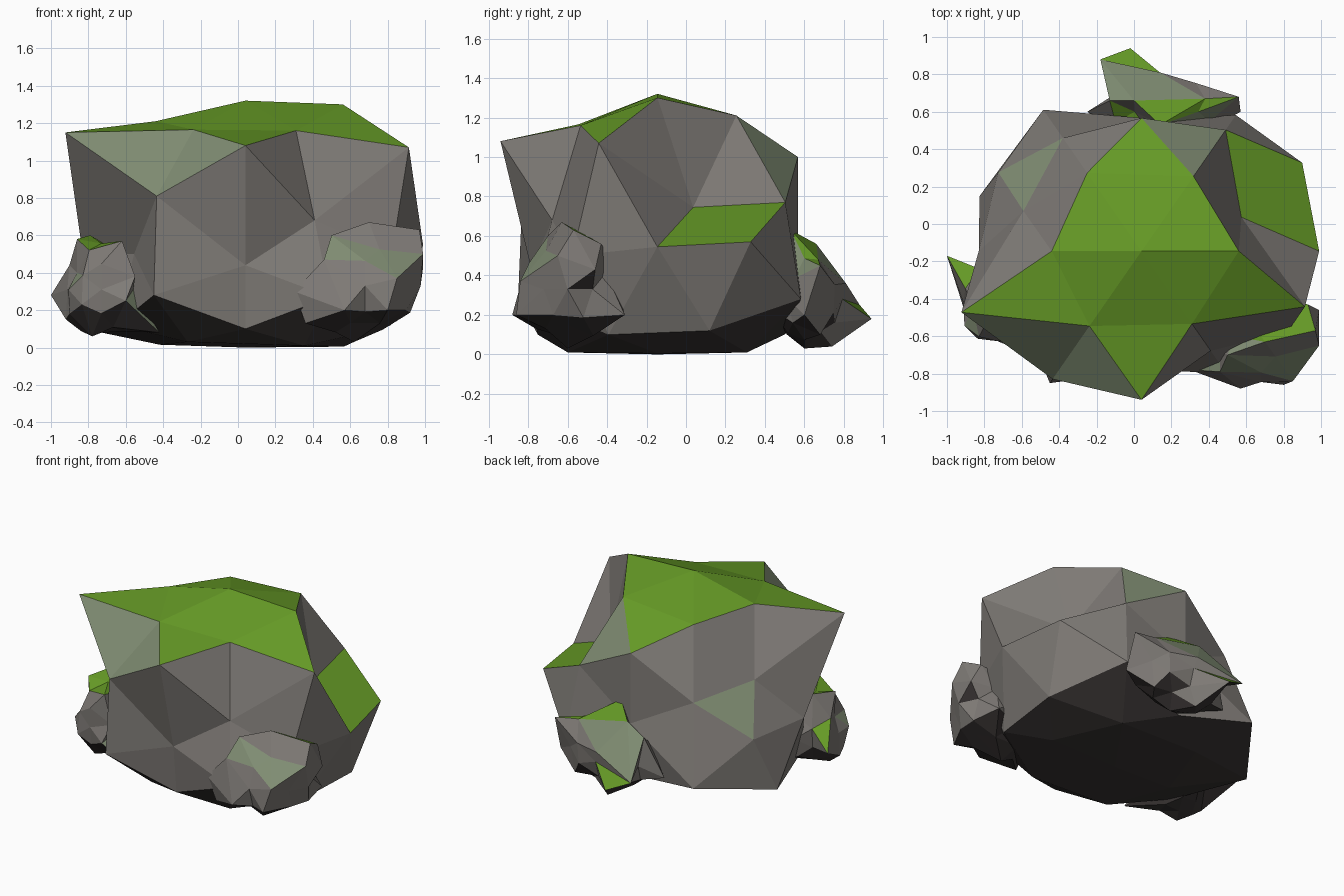
import bpy, bmesh, math, random
from mathutils import Vector

if "Cube" in bpy.data.objects:
    bpy.data.objects.remove(bpy.data.objects["Cube"])


def material(name, rgb):
    m = bpy.data.materials.new(name)
    m.diffuse_color = (*rgb, 1)
    m.use_nodes = True
    m.node_tree.nodes["Principled BSDF"].inputs["Base Color"].default_value = m.diffuse_color
    return m


STONE = material("grey stone", (0.215, 0.2, 0.185))
MOSS = material("moss green", (0.13, 0.32, 0.019))
LICHEN = material("pale lichen", (0.215, 0.265, 0.17))
EARTH = material("dark underside", (0.04, 0.034, 0.033))


def sphere_directions():
    """42 unit directions: icosahedron corners and edge midpoints, sorted top down."""
    g = (1 + 5 ** 0.5) / 2
    corners = []
    for a in (-1, 1):
        for b in (-g, g):
            corners += [Vector((a, 0, b)), Vector((0, b, a)), Vector((b, a, 0))]
    dirs = [c.normalized() for c in corners]
    for i, p in enumerate(corners):
        for q in corners[:i]:
            if (p - q).length < 2.1:
                dirs.append((p + q).normalized())

    def key(d):
        angle = math.atan2(round(d.y, 4), round(d.x, 4)) % (2 * math.pi)
        return (-round(d.z, 2), round(angle, 3))
    return sorted(dirs, key=key)


DIRS = sphere_directions()


def build_rock(name, points):
    """Facet the sphere, move its points, colour faces by how they tilt."""
    bm = bmesh.new()
    verts = [bm.verts.new(d) for d in DIRS]
    bmesh.ops.convex_hull(bm, input=verts)
    for v, p in zip(verts, points):
        v.co = p
    bmesh.ops.recalc_face_normals(bm, faces=bm.faces)
    for f in bm.faces:
        f.normal_update()
        nz = f.normal.z
        f.material_index = 1 if nz > 0.735 else 2 if nz > 0.547 else 3 if nz < -0.45 else 0
    me = bpy.data.meshes.new(name)
    bm.to_mesh(me)
    bm.free()
    for m in (STONE, MOSS, LICHEN, EARTH):
        me.materials.append(m)
    ob = bpy.data.objects.new(name, me)
    bpy.context.collection.objects.link(ob)


# Main boulder: outward stretch and height for each point, ring by ring
BOULDER = [
    (1, 1.32),
    (.99, 1.30), (.913, 1.21),
    (.9, 1.21), (.94, 1.17), (.9, 1.165), (.874, 1.16),
    (.94, 1.0), (1.05, 1.08),
    (.66, .745), (.78, .79), (1.19, 1.15), (1.08, 1.07),
    (.9, .77), (.84, .717), (.95, .81), (.74, .68),
    (.95, .545), (1.01, .57), (.8, .5), (.9, .476),
    (.87, .5), (.7, .5), (.72, .44), (.92, .5),
    (1.01, .28), (1.05, .19), (.98, .28), (.9, .27),
    (.96, .12), (1.07, .1), (.85, .12), (.9, .1),
    (.85, .1), (.8, .1),
    (1.02, .01), (1, .03), (1, .03), (1.02, .01),
    (1, .005), (.87, .015),
    (1, 0)]
build_rock("main_boulder", [(.04 + d.x * r, -.145 + .89 * d.y * r, z)
                            for d, (r, z) in zip(DIRS, BOULDER)])


def small_rock(name, center, half, peaks, seed):
    """Rough ellipsoid with a few corners pulled out to chosen peaks."""
    rng = random.Random(seed)
    c = Vector(center)
    pts = [c + Vector(d[i] * half[i] for i in range(3)) * rng.uniform(.8, .98) for d in DIRS]
    free = set(range(len(DIRS)))
    for p in map(Vector, peaks):
        aim = Vector((p[i] - c[i]) / half[i] for i in range(3)).normalized()
        i = max(free, key=lambda k: DIRS[k].dot(aim))
        free.remove(i)
        pts[i] = p
    build_rock(name, pts)


# Smaller stones leaning on the boulder
small_rock("front_right_stone", (.68, -.6, .33), (.31, .27, .3), [
    (.70, -.63, .67), (.97, -.57, .63), (.99, -.46, .43), (.99, -.65, .5),
    (.88, -.31, .2), (.85, -.84, .37), (.8, -.86, .2), (.57, -.88, .2),
    (.3, -.78, .3), (.36, -.76, .13), (.46, -.79, .47), (.5, -.7, .6),
    (.62, -.6, .03), (.93, -.43, .56), (.83, -.6, .15)], 3)

small_rock("left_stone", (-.73, -.42, .31), (.22, .25, .27), [
    (-1, -.17, .28), (-.92, -.42, .15), (-.78, -.5, .06), (-.86, -.46, .58),
    (-.62, -.62, .57), (-.55, -.64, .38), (-.86, -.45, .4), (-.6, -.68, .25),
    (-.79, -.3, .6), (-.42, -.6, .08), (-.6, -.12, .1)], 5)

small_rock("back_stone", (.16, .6, .28), (.36, .2, .25), [
    (-.02, .94, .18), (-.18, .88, .25), (-.25, .6, .2), (.14, .81, .36),
    (.38, .67, .48), (.56, .68, .45), (.57, .6, .2), (0, .66, .56),
    (.14, .53, .63), (.4, .68, .1), (.1, .74, .04), (-.13, .66, .48),
    (.2, .6, .03)], 8)
